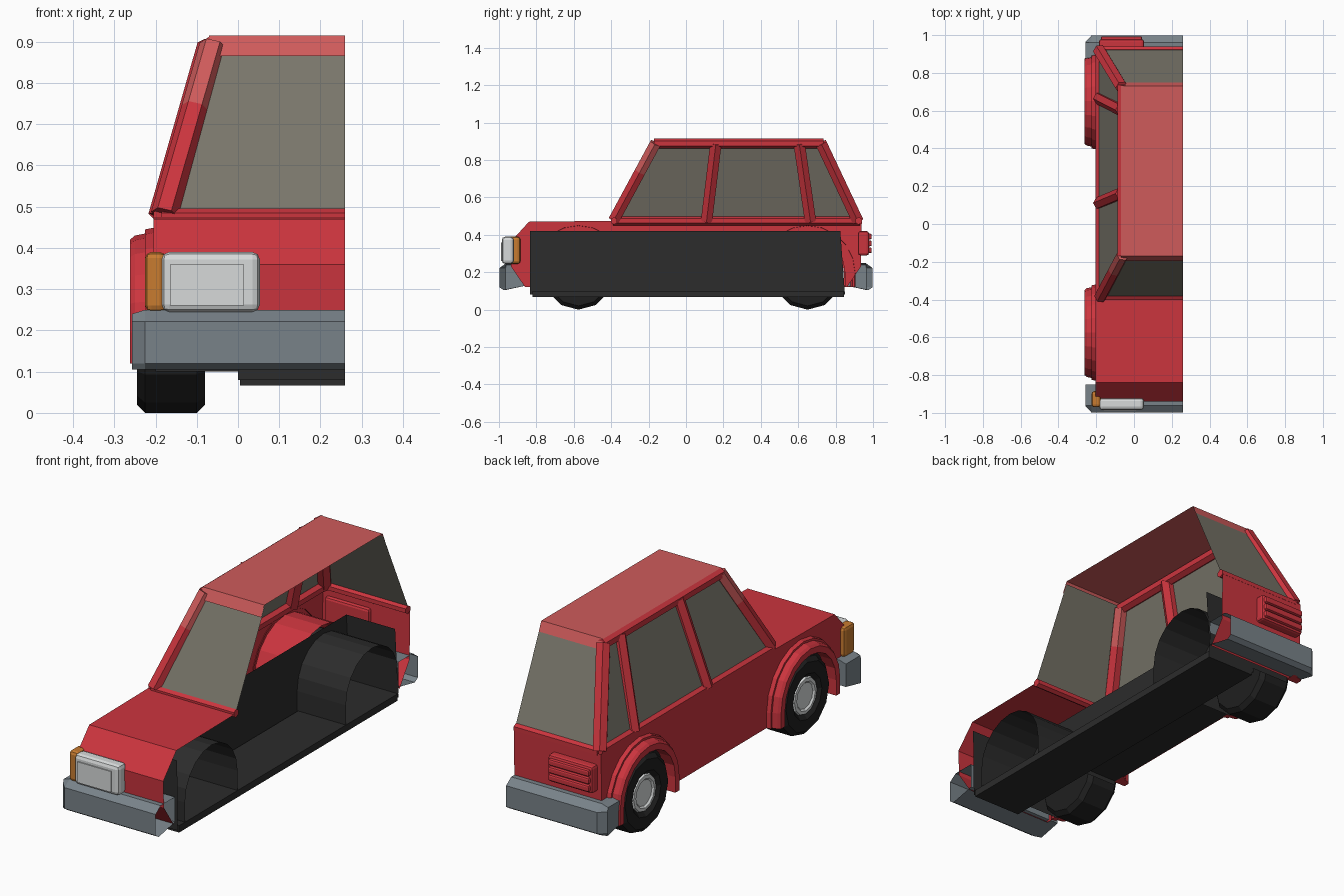
import bpy, bmesh, math
from mathutils import Vector

if "Cube" in bpy.data.objects:
    bpy.data.objects.remove(bpy.data.objects["Cube"])

CUT = 0.26          # open cut plane along the car's centre line
SIDE = -0.205       # body side


def material(name, rgb):
    m = bpy.data.materials.new(name)
    m.diffuse_color = (*rgb, 1)
    m.use_nodes = True
    m.node_tree.nodes["Principled BSDF"].inputs["Base Color"].default_value = m.diffuse_color
    return m


RED = material("body red", (0.60, 0.035, 0.048))
ROOF = material("roof pale red", (0.62, 0.105, 0.105))
DARK = material("underbody black", (0.025, 0.025, 0.025))
TYRE = material("tyre black", (0.014, 0.014, 0.014))
GLASS = material("window grey", (0.19, 0.18, 0.145))
STEEL = material("bumper grey", (0.19, 0.225, 0.25))
LAMP = material("lamp white", (0.68, 0.70, 0.70))
AMBER = material("indicator orange", (0.58, 0.20, 0.03))


def mesh(name, verts, faces, mat):
    me = bpy.data.meshes.new(name)
    me.from_pydata([tuple(v) for v in verts], [], faces)
    bm = bmesh.new()
    bm.from_mesh(me)
    bmesh.ops.recalc_face_normals(bm, faces=bm.faces)
    bm.to_mesh(me)
    bm.free()
    me.materials.append(mat)
    ob = bpy.data.objects.new(name, me)
    bpy.context.collection.objects.link(ob)
    return ob


def extrude(name, outline, x0, x1, mat, closed=False, cap0=False, cap1=False):
    """Sweep a (y, z) outline along x."""
    n = len(outline)
    verts = [(x, y, z) for x in (x0, x1) for y, z in outline]
    faces = [(i, (i + 1) % n, n + (i + 1) % n, n + i) for i in range(n if closed else n - 1)]
    if cap0:
        faces.append(tuple(range(n)))
    if cap1:
        faces.append(tuple(range(n, 2 * n)))
    return mesh(name, verts, faces, mat)


def box(name, lo, hi, mat, bevel=0.0):
    o = [(lo[1], lo[2]), (hi[1], lo[2]), (hi[1], hi[2]), (lo[1], hi[2])]
    ob = extrude(name, o, lo[0], hi[0], mat, True, True, True)
    if bevel:
        b = ob.modifiers.new("bevel", 'BEVEL')
        b.width, b.segments = bevel, 2
    return ob


def beam(name, p, q, r, mat, sides=6):
    p, q = Vector(p), Vector(q)
    d = (q - p).normalized()
    a = d.cross(Vector((0, 0, 1)) if abs(d.z) < 0.7 else Vector((1, 0, 0))).normalized()
    b = d.cross(a)
    ring = [r * (a * math.cos(t) + b * math.sin(t))
            for t in (2 * math.pi * (i + 0.5) / sides for i in range(sides))]
    n = sides
    faces = [(i, (i + 1) % n, n + (i + 1) % n, n + i) for i in range(n)]
    faces += [tuple(range(n)), tuple(range(n, 2 * n))]
    return mesh(name, [p + v for v in ring] + [q + v for v in ring], faces, mat)


def arch(cy, r, bottom, cz=0.195, n=10):
    """Arch outline with straight legs, from -y to +y."""
    arc = [(cy - r * math.cos(math.pi * i / n), cz + r * math.sin(math.pi * i / n)) for i in range(n + 1)]
    return [(cy - r, bottom)] + arc + [(cy + r, bottom)]


def lathe(name, profile, cy, cz, mat, n=12, cap=0):
    """Revolve (radius, x) pairs about the axle; close the ring numbered cap."""
    verts, faces = [], []
    for r, x in profile:
        for i in range(n):
            t = 2 * math.pi * i / n
            verts.append((x, cy + r * math.sin(t), cz - r * math.cos(t)))
    for k in range(len(profile) - 1):
        for i in range(n):
            j = (i + 1) % n
            faces.append((k * n + i, k * n + j, (k + 1) * n + j, (k + 1) * n + i))
    faces.append(tuple(range((len(profile) - 1) * n, len(profile) * n)))
    return mesh(name, verts, faces, mat)


AXLES = {"front": -0.575, "rear": 0.65}

# body shell: nose and hood, tail, and the side with wheel openings
nose = [(-0.86, 0.12), (-0.935, 0.23), (-0.94, 0.36), (-0.84, 0.47), (-0.39, 0.475)]
tail = [(0.94, 0.475), (0.935, 0.23), (0.86, 0.12)]
extrude("nose_and_hood", nose, SIDE, CUT, RED)
extrude("tail_panel", tail, SIDE, CUT, RED)
outline = nose + tail + arch(AXLES["rear"], 0.2, 0.12)[::-1] + arch(AXLES["front"], 0.2, 0.12)[::-1]
mesh("body_side", [(SIDE, y, z) for y, z in outline], [tuple(range(len(outline)))], RED)

# fender flares, wheel housings and wheels
for end, cy in AXLES.items():
    n = len(arch(cy, 0.2, 0.12))
    loops = [(0.255, -0.2), (0.25, -0.225), (0.24, -0.225), (0.235, -0.25),
             (0.225, -0.262), (0.195, -0.262), (0.195, -0.2)]
    verts = [(x, y, z) for r, x in loops for y, z in arch(cy, r, 0.12)]
    faces = [(k * n + i, k * n + i + 1, (k + 1) * n + i + 1, (k + 1) * n + i)
             for k in range(len(loops) - 1) for i in range(n - 1)]
    faces += [tuple(k * n + e for k in range(len(loops))) for e in (0, n - 1)]
    mesh(end + "_fender", verts, faces, RED)
    extrude(end + "_wheel_housing", arch(cy, 0.235, 0.2), SIDE, -0.01, RED)
    extrude(end + "_inner_arch", arch(cy, 0.2, 0.1), -0.2, CUT, DARK)
    lathe(end + "_tyre", [(0.088, -0.225), (0.11, -0.245), (0.165, -0.245), (0.185, -0.225),
                          (0.185, -0.1), (0.165, -0.08)], cy, 0.185, TYRE)
    lathe(end + "_hub", [(0.092, -0.222), (0.086, -0.236), (0.07, -0.238), (0.062, -0.23)], cy, 0.185, LAMP)

# dark inner tub, floor and underside panel
box("floor", (0.005, -0.82, 0.067), (CUT, 0.845, 0.1), DARK)
mesh("tub_side", [(0, -0.835, 0.08), (0, 0.85, 0.08), (0, 0.825, 0.42), (0, -0.835, 0.42)], [(0, 1, 2, 3)], DARK)
extrude("tub_front", [(-0.83, 0.08), (-0.835, 0.42)], 0, CUT, DARK)
extrude("tub_back", [(0.85, 0.08), (0.825, 0.42)], 0, CUT, DARK)
extrude("underside_panel", [(-0.375, 0.122), (0.45, 0.122)], SIDE, 0, DARK)

# hollow bumpers with a chamfered outer corner
section = [(0.85, 0.13), (0.85, 0.25), (0.96, 0.25), (0.998, 0.222), (0.998, 0.12), (0.975, 0.105)]
for end, s in (("front", -1), ("rear", 1)):
    k = len(section)
    verts = [(x, s * y, z) for x in (CUT, -0.225) for y, z in section]
    verts += [(-0.257, s * min(y, 0.965), min(z, 0.24)) for y, z in section]
    faces = [(j * k + i, j * k + (i + 1) % k, (j + 1) * k + (i + 1) % k, (j + 1) * k + i)
             for j in range(2) for i in range(k)]
    faces.append(tuple(range(2 * k, 3 * k)))
    mesh(end + "_bumper", verts, faces, STEEL)

# roof sheet with folded ends
extrude("roof", [(-0.195, 0.865), (-0.17, 0.915), (0.73, 0.915), (0.75, 0.87)], -0.07, CUT, ROOF)
beam("roof_side_rail", (-0.064, -0.17, 0.888), (-0.064, 0.735, 0.888), 0.027, RED)

# window pillars and sills
lo, hi = (-0.178, -0.385, 0.48), (-0.06, -0.163, 0.89)
mid = Vector(lo).lerp(Vector(hi), 0.63)
beam("windscreen_pillar_lower", lo, mid, 0.034, RED)
beam("windscreen_pillar_upper", mid, hi, 0.034, ROOF)
for name, y0, y1 in (("door_pillar", 0.11, 0.16), ("rear_door_pillar", 0.665, 0.605), ("tail_pillar", 0.918, 0.722)):
    beam(name, (-0.183, y0, 0.475), (-0.064, y1, 0.89), 0.035, RED)
beam("side_sill", (-0.184, -0.39, 0.475), (-0.184, 0.93, 0.475), 0.024, RED)
beam("windscreen_sill", (-0.185, -0.385, 0.475), (CUT, -0.385, 0.475), 0.02, RED)
beam("rear_window_sill", (-0.185, 0.923, 0.475), (CUT, 0.923, 0.475), 0.02, RED)

# glass
b, t = (-0.193, 0.475), (-0.066, 0.9)
for name, y0, y1 in (("windscreen", -0.39, -0.17), ("rear_window", 0.93, 0.735)):
    mesh(name, [(b[0], y0, b[1]), (CUT, y0, b[1]), (CUT, y1, t[1]), (t[0], y1, t[1])], [(0, 1, 2, 3)], GLASS)
cols = [(-0.385, -0.165), (0.11, 0.16), (0.665, 0.605), (0.92, 0.725)]
for i in range(3):
    (a0, a1), (c0, c1) = cols[i], cols[i + 1]
    mesh("side_window_%d" % (i + 1), [(b[0], a0, b[1]), (b[0], c0, b[1]), (t[0], c1, t[1]), (t[0], a1, t[1])],
         [(0, 1, 2, 3)], GLASS)

# front lamps
box("headlight", (-0.185, -0.985, 0.245), (0.053, -0.92, 0.39), LAMP, 0.018)
box("headlight_lens", (-0.165, -0.99, 0.26), (0.015, -0.982, 0.36), LAMP)
box("indicator", (-0.225, -0.97, 0.245), (-0.175, -0.885, 0.39), AMBER, 0.015)

# ribbed tail lamp
box("tail_lamp", (-0.185, 0.92, 0.29), (0.053, 0.978, 0.42), RED, 0.012)
for i in range(3):
    z = 0.302 + i * 0.037
    box("tail_lamp_rib_%d" % (i + 1), (-0.175, 0.95, z), (0.043, 0.993, z + 0.031), RED, 0.008)
